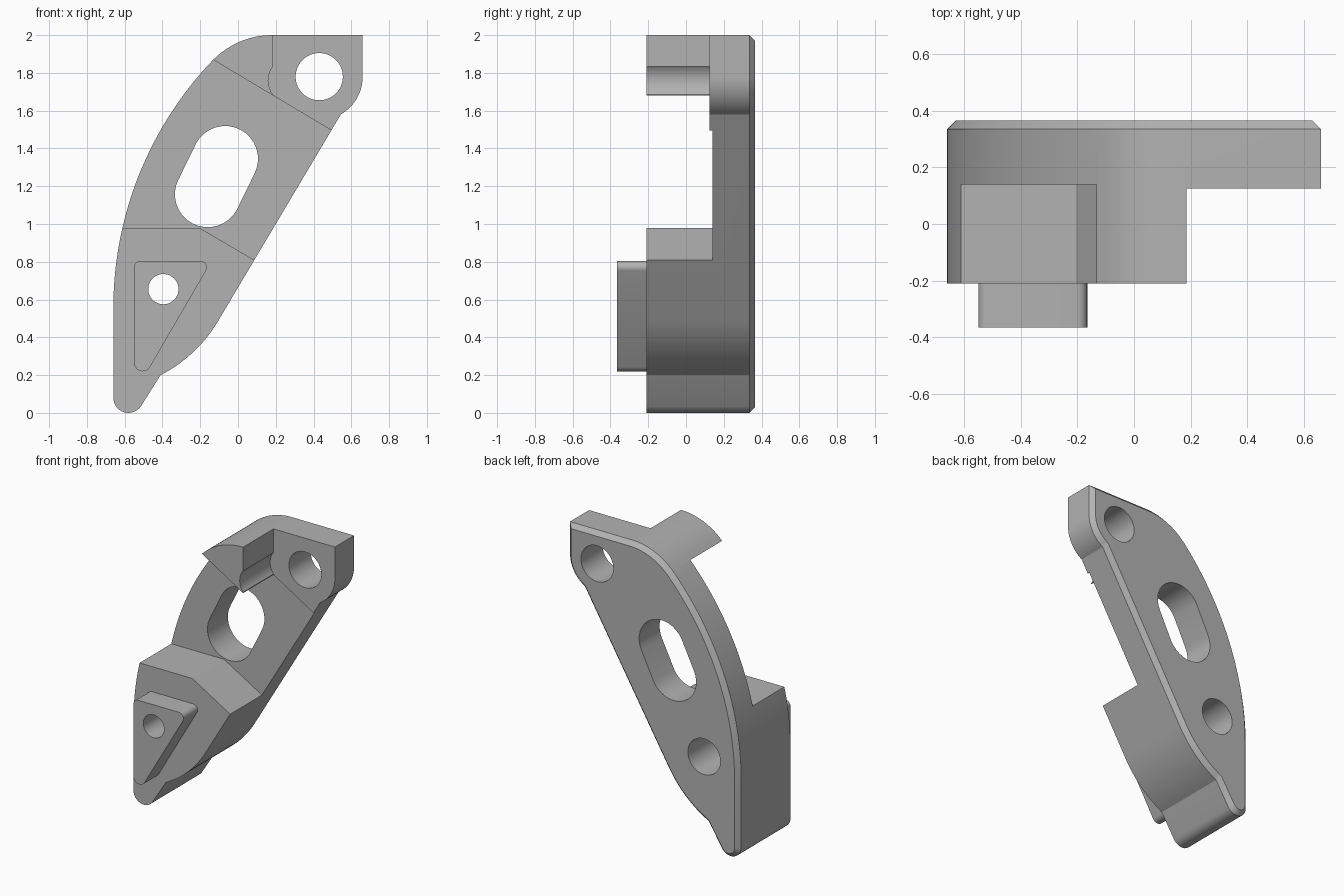
import bpy, bmesh
from math import cos, sin, radians

cube = bpy.data.objects.get("Cube")
if cube:
    bpy.data.objects.remove(cube, do_unlink=True)

grey = bpy.data.materials.new("mid_grey")
grey.use_nodes = True
colour = (0.45, 0.45, 0.45, 1)
grey.diffuse_color = colour
grey.node_tree.nodes["Principled BSDF"].inputs["Base Color"].default_value = colour

FRONT, BACK = -0.21, 0.365


def arc(x, z, r, start, end, steps=16):
    """Points in the xz plane along a circular arc, angles in degrees."""
    angles = [radians(start + (end - start) * i / steps) for i in range(steps + 1)]
    return [(x + r * cos(a), z + r * sin(a)) for a in angles]


def extrude(name, points, y0, y1, chamfer=0):
    """Extrude an xz outline from y0 to y1, optionally chamfering the back rim."""
    bm = bmesh.new()
    face = bm.faces.new([bm.verts.new((x, y0, z)) for x, z in points])
    result = bmesh.ops.extrude_face_region(bm, geom=[face], use_keep_orig=True)
    new = [v for v in result["geom"] if isinstance(v, bmesh.types.BMVert)]
    bmesh.ops.translate(bm, verts=new, vec=(0, y1 - y0, 0))
    bmesh.ops.recalc_face_normals(bm, faces=bm.faces)
    if chamfer:
        rim = [e for e in bm.edges if all(v.co.y > y1 - 0.001 for v in e.verts)]
        bmesh.ops.bevel(bm, geom=rim, offset=chamfer, segments=1,
                        affect="EDGES", clamp_overlap=False)
    mesh = bpy.data.meshes.new(name)
    bm.to_mesh(mesh)
    bm.free()
    mesh.materials.append(grey)
    obj = bpy.data.objects.new(name, mesh)
    bpy.context.collection.objects.link(obj)
    return obj


def cut(obj, points, y0, y1):
    """Remove an extruded outline from an object."""
    cutter = extrude("cutter", points, y0, y1)
    cutter.hide_render = True
    mod = obj.modifiers.new("cut", "BOOLEAN")
    mod.operation, mod.solver, mod.object = "DIFFERENCE", "EXACT", cutter
    bpy.context.view_layer.objects.active = obj
    bpy.ops.object.modifier_apply(modifier=mod.name)
    bpy.data.objects.remove(cutter, do_unlink=True)


def circle(x, z, r):
    return arc(x, z, r, 0, 360, 48)[:-1]


# Curved bracket body, full depth, with a chamfered back rim
outline = (arc(-0.58, 0.08, 0.08, -34, -180)
           + arc(1.24, 0.555, 1.9, 180, 136.2, 32)
           + arc(0.18, 1.565, 0.435, 134, 90)
           + [(0.66, 2.0)]
           + arc(0.43, 1.78, 0.23, 0, -60)
           + arc(-0.756, 0.873, 0.757, -30, -62.8))
body = extrude("bracket_body", outline, FRONT, BACK, 0.03)

# Recess between the lower block and the top block
cut(body, [(-1.0, 0.98), (-0.205, 0.98), (0.085, 0.81), (0.6, 0.504),
           (1.0, 1.194), (-1.0, 2.388)], -0.5, 0.14)

# Open corner in front of the upper mounting pad, with a rounded relief
cut(body, [(0.186, 1.2), (1.0, 1.2), (1.0, 2.2), (0.186, 2.2)], -0.5, 0.125)
cut(body, circle(0.28, 1.76, 0.12), -0.5, 0.125)

# Upper bolt hole, long slot and lower counterbored hole
cut(body, circle(0.43, 1.78, 0.125), -0.5, 0.5)
cut(body, arc(-0.068, 1.345, 0.174, 152, -28) + arc(-0.16, 1.157, 0.174, -28, -208),
    -0.5, 0.5)
cut(body, circle(-0.395, 0.655, 0.08), -0.5, 0.5)
cut(body, circle(-0.395, 0.655, 0.125), -0.1, 0.5)

# Raised triangular boss on the lower block
boss = extrude("triangular_boss",
               arc(-0.515, 0.77, 0.035, 180, 90, 8)
               + arc(-0.2, 0.77, 0.035, 90, -30, 8)
               + arc(-0.505, 0.265, 0.045, -30, -180, 10), -0.365, FRONT)
cut(boss, circle(-0.395, 0.655, 0.08), -0.5, 0.5)

# Smooth the curves and keep the corners crisp
for obj in (body, boss):
    bpy.ops.object.select_all(action="DESELECT")
    obj.select_set(True)
    bpy.context.view_layer.objects.active = obj
    bpy.ops.object.shade_smooth_by_angle(angle=radians(25))
